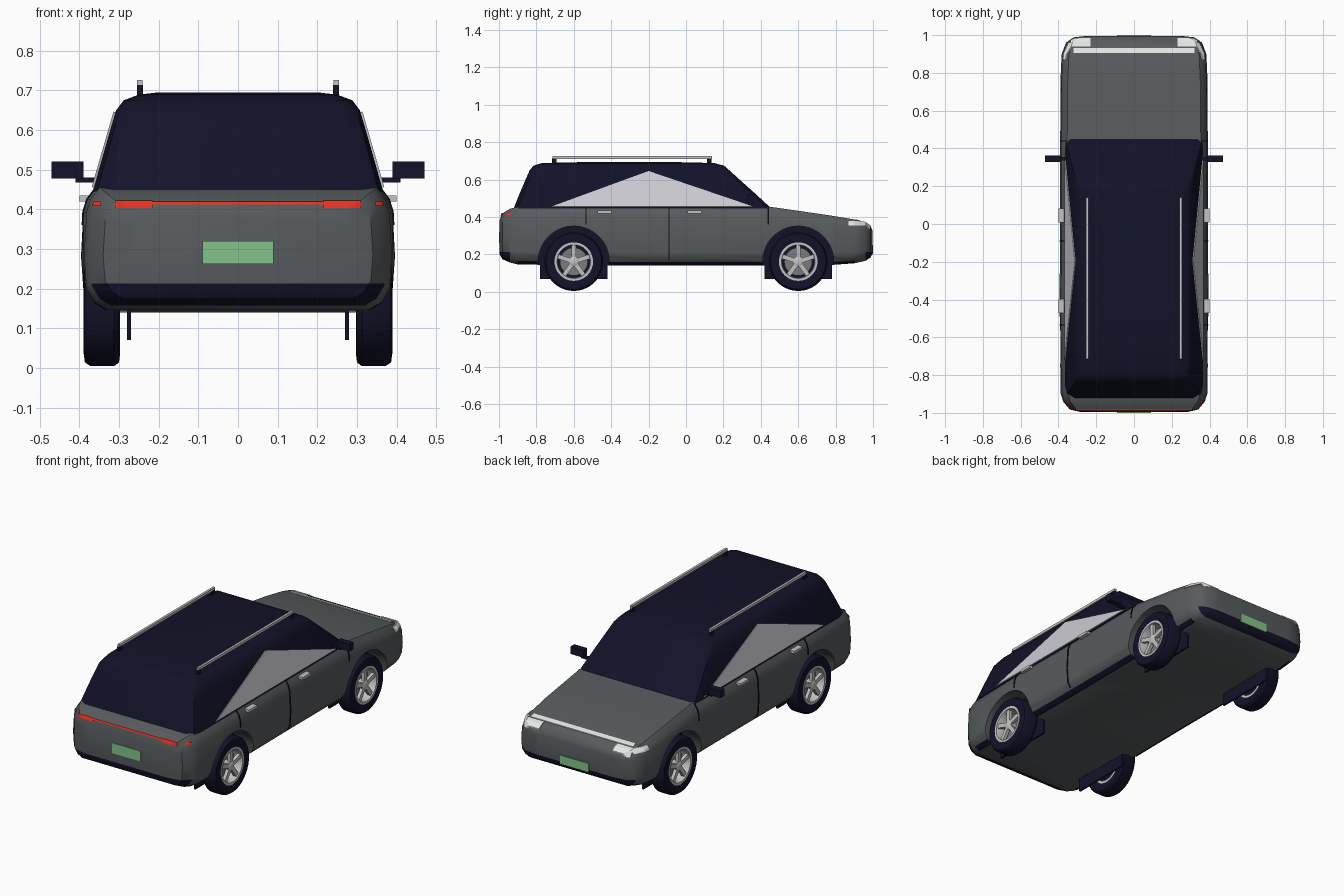
import bpy, bmesh, math
from mathutils import Matrix, Vector

old = bpy.data.objects.get("Cube")
if old:
    bpy.data.objects.remove(old, do_unlink=True)


def material(name, r, g, b):
    m = bpy.data.materials.new(name)
    m.use_nodes = True
    m.diffuse_color = (r, g, b, 1)
    m.node_tree.nodes["Principled BSDF"].inputs["Base Color"].default_value = (r, g, b, 1)
    return m


GREY = material("body grey", 0.095, 0.105, 0.11)
NAVY = material("dark navy", 0.006, 0.006, 0.022)
SILVER = material("silver", 0.55, 0.55, 0.56)
GLASS = material("pale glass", 0.6, 0.6, 0.65)
WHITE = material("lamp white", 0.8, 0.82, 0.82)
RED = material("lamp red", 0.8, 0.03, 0.015)
GREEN = material("plate green", 0.23, 0.55, 0.26)
BLACK = material("seam black", 0.004, 0.004, 0.006)
DISC = material("brake grey", 0.2, 0.2, 0.21)


def make(name, bm, *mats, smooth=False):
    bmesh.ops.recalc_face_normals(bm, faces=bm.faces)
    me = bpy.data.meshes.new(name)
    bm.to_mesh(me)
    bm.free()
    for m in mats:
        me.materials.append(m)
    ob = bpy.data.objects.new(name, me)
    bpy.context.collection.objects.link(ob)
    if smooth:
        shade(ob)
    return ob


def shade(ob):
    bpy.ops.object.select_all(action="DESELECT")
    ob.select_set(True)
    bpy.context.view_layer.objects.active = ob
    bpy.ops.object.shade_smooth_by_angle(angle=math.radians(35))


def box_bm(x, y, z):
    bm = bmesh.new()
    bmesh.ops.create_cube(bm, size=1)
    for v in bm.verts:
        v.co = [a + (b - a) * (c + 0.5) for (a, b), c in zip((x, y, z), v.co)]
    return bm


def box(name, x, y, z, mat):
    return make(name, box_bm(x, y, z), mat)


def loft(rings):
    # Skin closed rings of equal length and cap both ends
    bm = bmesh.new()
    rows = [[bm.verts.new(p) for p in ring] for ring in rings]
    n = len(rows[0])
    for a, b in zip(rows, rows[1:]):
        for i in range(n):
            j = (i + 1) % n
            bm.faces.new((a[i], a[j], b[j], b[i]))
    bm.faces.new(rows[0])
    bm.faces.new(rows[-1])
    bmesh.ops.recalc_face_normals(bm, faces=bm.faces)
    return bm


def lathe(name, profile, centre, side, mat):
    # Turn (radius, x) points about the x axis
    bm = bmesh.new()
    vs = [bm.verts.new((x * side, 0, r)) for r, x in profile]
    es = [bm.edges.new(e) for e in zip(vs, vs[1:])]
    bmesh.ops.spin(bm, geom=vs + es, cent=(0, 0, 0), axis=(1, 0, 0), angle=math.tau, steps=40)
    bmesh.ops.remove_doubles(bm, verts=bm.verts, dist=0.0001)
    bmesh.ops.translate(bm, verts=bm.verts, vec=centre)
    return make(name, bm, mat, smooth=True)


def boolean(ob, cutter, mode):
    mod = ob.modifiers.new("cut", "BOOLEAN")
    mod.operation, mod.solver, mod.object = mode, "EXACT", cutter
    bpy.context.view_layer.update()
    me = bpy.data.meshes.new_from_object(ob.evaluated_get(bpy.context.evaluated_depsgraph_get()))
    ob.modifiers.clear()
    ob.data = me
    bpy.data.objects.remove(cutter, do_unlink=True)


# Lower body: sections along the length as (y, half width, bottom, top)
STATIONS = [(-0.996, .28, .2, .385), (-.982, .34, .175, .42), (-.94, .375, .157, .445),
            (-.9, .388, .147, .455), (-.5, .395, .14, .457), (0, .391, .14, .457),
            (.45, .393, .14, .455), (.75, .39, .142, .412), (.9, .383, .153, .387),
            (.96, .36, .166, .37), (.988, .32, .185, .35), (.996, .25, .205, .33)]
SECTION = [(.85, 0), (.93, .06), (.985, .18), (1, .45), (.985, .8), (.96, .9), (.9, 1)]


def body_bm():
    rings = []
    for y, w, lo, hi in STATIONS:
        half = [(w * fx, y, lo + (hi - lo) * fz) for fx, fz in SECTION]
        rings.append(half + [(-x, a, z) for x, a, z in reversed(half)])
    return loft(rings)


bm = body_bm()
bmesh.ops.bisect_plane(bm, geom=bm.verts[:] + bm.edges[:] + bm.faces[:],
                       plane_co=(0, 0, .213), plane_no=(0, 0, 1))
bm.normal_update()
for f in bm.faces:
    c, n = f.calc_center_median(), f.normal
    sill = c.z < .158 and abs(c.y) < .9 and n.z > -.95
    skirt = abs(c.y) > .93 and c.z < .213 and abs(n.y) > abs(n.x) * .8
    f.material_index = 1 if sill or skirt else 0
body = make("lower_body", bm, GREY, NAVY)

# Wheel arches: grey barrel, navy inner wall
WHEELS = [(s, y) for s in (1, -1) for y in (-.6, .6)]
AXLE = .162
for s, y in WHEELS:
    bm = bmesh.new()
    bmesh.ops.create_cone(bm, cap_ends=True, segments=40, radius1=.19, radius2=.19, depth=.3,
                          matrix=Matrix.Translation((s * .43, y, AXLE)) @ Matrix.Rotation(math.pi / 2, 4, "Y"))
    for f in bm.faces:
        f.material_index = 1 if len(f.verts) > 4 else 0
    boolean(body, make("arch_cutter", bm, GREY, NAVY), "DIFFERENCE")
shade(body)


def skin(name, x, y, z, mat):
    # Thin detail that follows the body surface inside the given bounds
    bm = body_bm()
    bm.normal_update()
    for v, n in [(v, v.normal.copy()) for v in bm.verts]:
        v.co += n * .004
    ob = make(name, bm)
    boolean(ob, box("trim_cutter", x, y, z, mat), "INTERSECT")
    ob.data.materials.clear()
    ob.data.materials.append(mat)
    for p in ob.data.polygons:
        p.material_index = 0


def pair(s, a, b):
    return tuple(sorted((s * a, s * b)))


# Lamps at both ends
skin("tail_strip", (-.3, .3), (-1.1, -.95), (.412, .42), RED)
skin("head_strip", (-.32, .32), (.905, .932), (.3, .5), WHITE)
for s in (1, -1):
    skin("tail_lamp", pair(s, .215, .31), (-1.1, -.95), (.403, .422), RED)
    skin("tail_corner", pair(s, .345, .42), (-.985, -.935), (.408, .42), RED)
    skin("head_lamp", pair(s, .23, .335), (.94, .986), (.34, .45), WHITE)
    skin("head_corner", pair(s, .335, .42), (.87, .96), (.356, .38), WHITE)
    # Door seams and handles
    for y in (-.535, -.09, .44):
        skin("door_seam", pair(s, .3, .42), (y - .003, y + .003), (.36 if y != -.09 else .17, .45), BLACK)
    for y in (-.435, .045):
        box("door_handle", pair(s, .37, .4), (y - .037, y + .037), (.42, .435), SILVER)

# Number plates
box("rear_plate", (-.09, .09), (-1, -.992), (.262, .32), GREEN)
box("front_plate", (-.09, .09), (.992, 1), (.2, .25), GREEN)

# Cabin: levels as (z, rear y, front y, half width)
LEVELS = [(.445, -.922, .458, .366), (.53, -.888, .365, .342), (.6, -.858, .287, .322),
          (.65, -.836, .232, .307), (.675, -.815, .203, .288), (.689, -.77, .15, .25),
          (.695, -.5, -.1, .2)]
rings = []
for z, back, front, w in LEVELS:
    half = [(w * .86, back, z), (w * .97, back + .02, z), (w, back + .07, z),
            (w, front - .07, z), (w * .985, front - .02, z), (w * .93, front, z)]
    rings.append(half + [(-x, y, a) for x, y, a in reversed(half)])
make("cabin", loft(rings), NAVY, smooth=True)

for s in (1, -1):
    # Triangular side glass lying on the cabin wall
    tri = [Vector(p) for p in ((.364, -.72, .455), (.309, -.2, .645), (.364, .36, .455))]
    out = Vector((.96, 0, .28)) * .005
    make("side_glass", loft([[Vector((s * q.x, q.y, q.z)) for q in (p + out * k for p in tri)]
                             for k in (-.8, 1)]), GLASS)
    # Roof rails on short feet
    box("roof_rail", pair(s, .241, .254), (-.715, .14), (.711, .726), SILVER)
    for y in (-.705, .125):
        box("rail_foot", pair(s, .24, .255), (y - .012, y + .012), (.68, .713), NAVY)
    # Door mirrors
    box("mirror_arm", pair(s, .34, .41), (.335, .355), (.468, .48), NAVY)
    box("mirror_housing", pair(s, .39, .47), (.328, .362), (.478, .52), NAVY)

# Wheels
for s, y in WHEELS:
    hub = Vector((0, y, AXLE))
    box("wheel_well_panel", pair(s, .27, .28), (y - .18, y + .18), (.07, .2), NAVY)
    lathe("tyre", [(.1, .31), (.125, .297), (.148, .3), (.157, .312), (.157, .372),
                   (.148, .386), (.125, .389), (.102, .383), (.1, .31)], hub, s, NAVY)
    lathe("rim", [(.102, .31), (.103, .386), (.09, .386), (.086, .375), (.086, .31), (.102, .31)], hub, s, SILVER)
    lathe("brake_disc", [(0, .345), (.075, .345), (.075, .335), (0, .335)], hub, s, DISC)
    lathe("rim_back", [(0, .328), (.1, .328), (.1, .318), (0, .318)], hub, s, NAVY)
    lathe("hub_cap", [(0, .384), (.018, .384), (.027, .378), (.027, .34), (0, .34)], hub, s, SILVER)
    for k in range(5):
        bm = box_bm(pair(s, .362, .38), (-.012, .012), (.015, .094))
        bmesh.ops.rotate(bm, verts=bm.verts, cent=(0, 0, 0), matrix=Matrix.Rotation(math.tau * k / 5, 3, "X"))
        bmesh.ops.translate(bm, verts=bm.verts, vec=hub)
        make("wheel_spoke", bm, SILVER)
